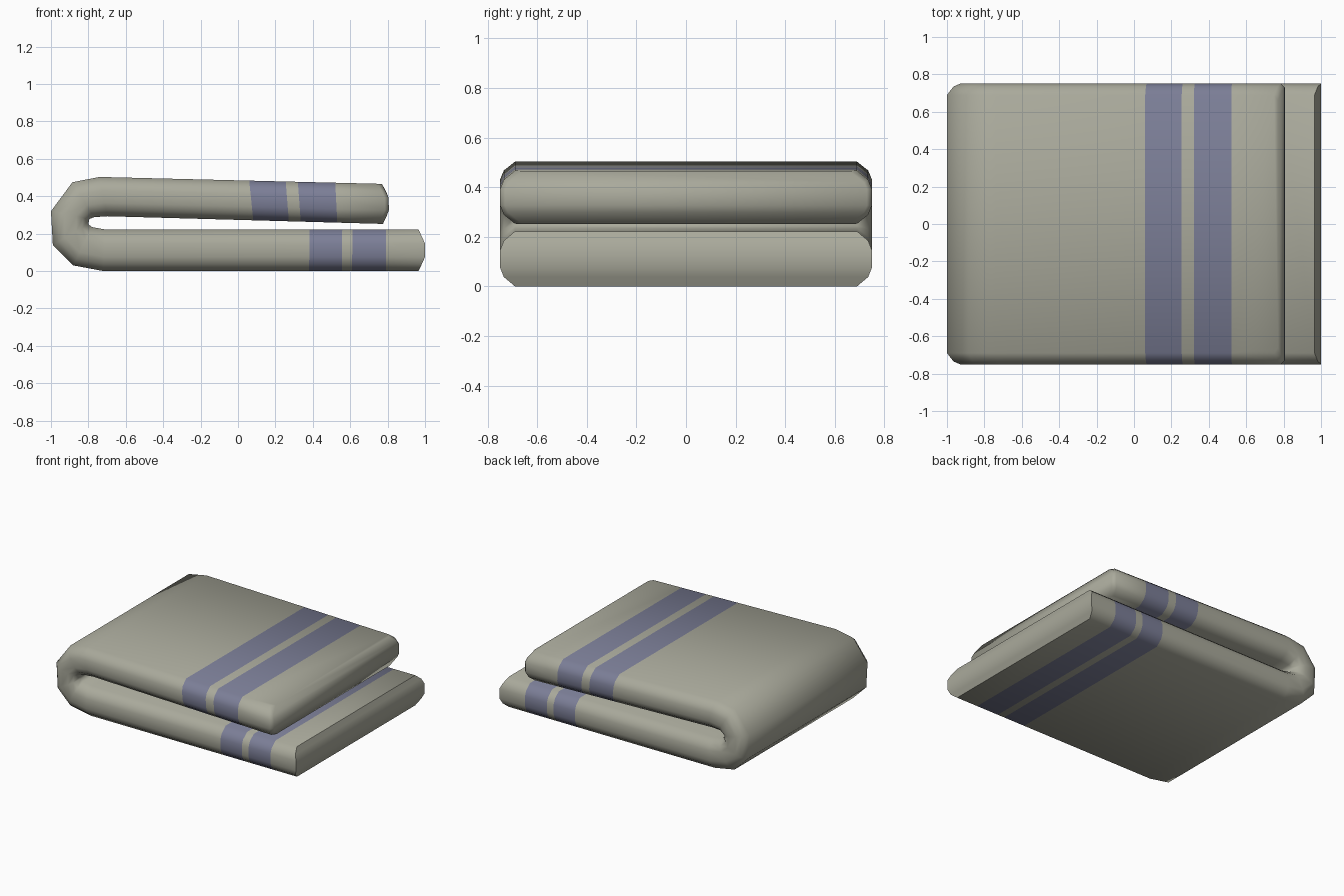
import bpy, bmesh, math
from mathutils import Vector

if "Cube" in bpy.data.objects:
    bpy.data.objects.remove(bpy.data.objects["Cube"])

# Fold profile in x,z: outer and inner face of the cloth, paired station by station
outer = [(0.965, 0), (-0.72, 0), (-0.88, 0.03), (-0.99, 0.14), (-1, 0.32),
         (-0.885, 0.475), (-0.74, 0.503), (0.77, 0.466)]
inner = [(0.965, 0.222), (-0.71, 0.222), (-0.78, 0.235), (-0.80, 0.25),
         (-0.795, 0.278), (-0.77, 0.288), (-0.70, 0.293), (0.775, 0.252)]
pairs = [(Vector(o), Vector(i)) for o, i in zip(outer, inner)]

# Stripe ranges along x on the lower and upper layers
lower_stripes = [(0.61, 0.79), (0.38, 0.555)]
upper_stripes = [(0.06, 0.255), (0.32, 0.52)]


def cut(a, b, x):
    t = (x - a[0].x) / (b[0].x - a[0].x)
    return a[0].lerp(b[0], t), a[1].lerp(b[1], t)


# Stations along the cloth, with the stripe edges added; the flag marks a striped span
stations = [(pairs[0], False)]
for hi_lo in lower_stripes:
    stations += [(cut(pairs[0], pairs[1], hi_lo[1]), True),
                 (cut(pairs[0], pairs[1], hi_lo[0]), False)]
stations += [(p, False) for p in pairs[1:7]]
for lo, hi in upper_stripes:
    stations += [(cut(pairs[6], pairs[7], lo), True),
                 (cut(pairs[6], pairs[7], hi), False)]
stations.append((pairs[7], False))

# Rounded cross-section: fraction through the thickness and half width
section = [(0, 0.69), (0.17, 0.735), (0.34, 0.75), (0.66, 0.75), (0.83, 0.735), (1, 0.69)]
lower_bulge = [0, 0.018, 0.035, 0.035, 0.018, 0]
upper_bulge = [0, 0.018, 0.033, 0.033, 0.018, 0]

bm = bmesh.new()


def ring(o, i, bulge=None):
    left, right = [], []
    for k, (f, y) in enumerate(section):
        p = o.lerp(i, f)
        x = p.x + (bulge[k] if bulge else 0)
        left.append(bm.verts.new((x, -y, p.y)))
        right.append(bm.verts.new((x, y, p.y)))
    return left, right


last = len(stations) - 1
rings = [ring(*p, lower_bulge if n == 0 else upper_bulge if n == last else None)
         for n, (p, _) in enumerate(stations)]

# Skin between the rings
for n in range(last):
    a = rings[n][0] + rings[n][1][::-1]
    b = rings[n + 1][0] + rings[n + 1][1][::-1]
    for k in range(len(a)):
        j = (k + 1) % len(a)
        bm.faces.new((a[k], a[j], b[j], b[k])).material_index = int(stations[n][1])

# Bulged hems at the two free ends
for left, right in (rings[0], rings[-1]):
    for k in range(len(section) - 1):
        bm.faces.new((left[k], left[k + 1], right[k + 1], right[k]))

# Slightly rounded upper corners
corners = [e for e in bm.edges
           if any(e.verts[0] in s and e.verts[1] in s for s in rings[-1])]
bmesh.ops.bevel(bm, geom=corners, offset=0.02, segments=1, affect='EDGES', material=0)

bmesh.ops.recalc_face_normals(bm, faces=bm.faces)
mesh = bpy.data.meshes.new("folded_towel")
bm.to_mesh(mesh)
bm.free()
towel = bpy.data.objects.new("folded_towel", mesh)
bpy.context.collection.objects.link(towel)

# Cloth and stripe colours
for name, colour in (("cloth", (0.40, 0.40, 0.33, 1)), ("stripe", (0.20, 0.21, 0.31, 1))):
    mat = bpy.data.materials.new(name)
    mat.diffuse_color = colour
    mat.use_nodes = True
    mat.node_tree.nodes["Principled BSDF"].inputs["Base Color"].default_value = mat.diffuse_color
    mesh.materials.append(mat)

bpy.context.view_layer.objects.active = towel
towel.select_set(True)
bpy.ops.object.shade_smooth_by_angle(angle=math.radians(50))
